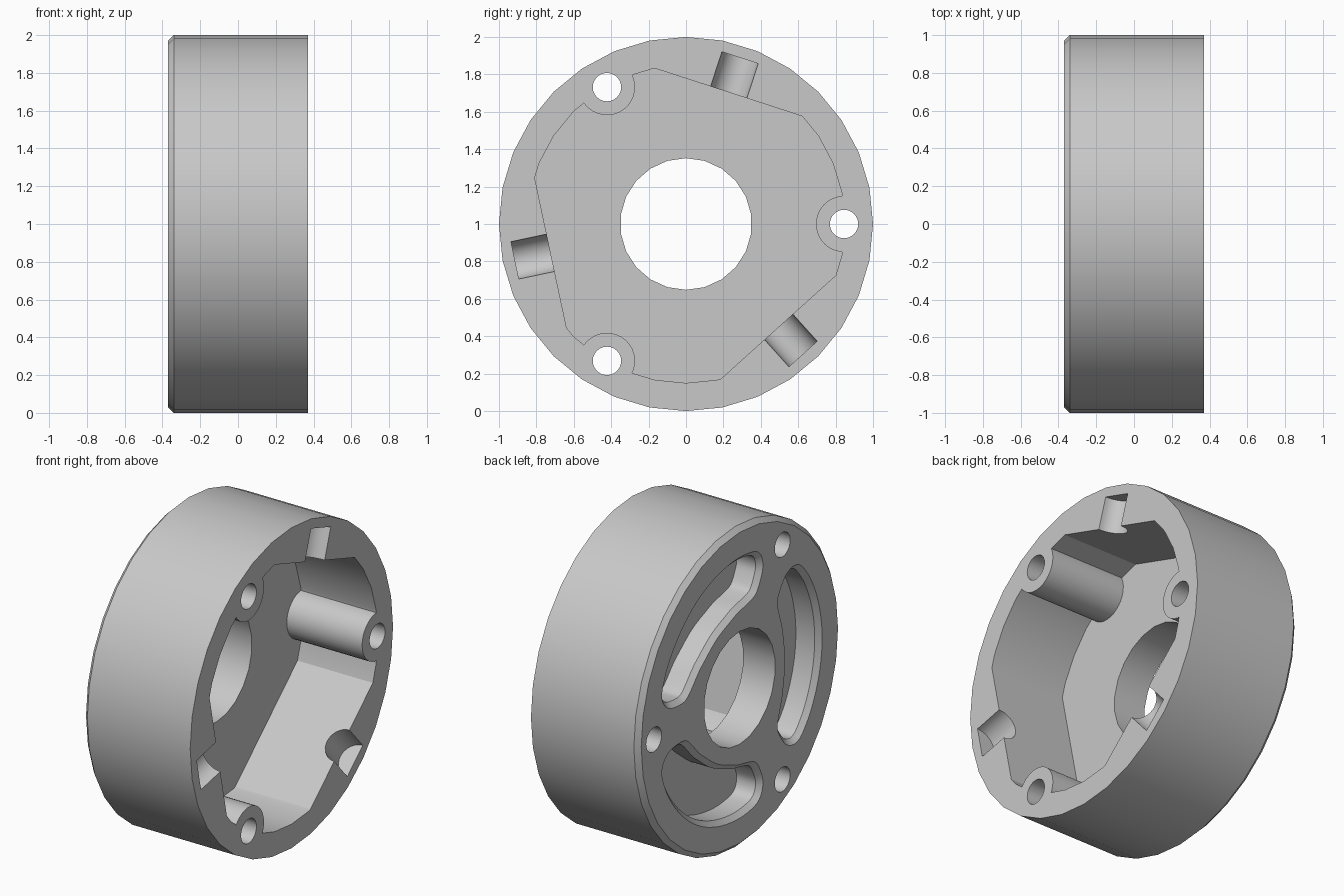
import bpy, bmesh, math
from mathutils import Vector, Matrix

if "Cube" in bpy.data.objects:
    bpy.data.objects.remove(bpy.data.objects["Cube"], do_unlink=True)

BACK, FRONT, FLOOR = -0.37, 0.37, -0.15   # ends of the housing along x, cavity floor
BOLT_R = 0.845
CENTRE = Vector((0, 0, 1))


def polar(r, deg):
    a = math.radians(deg)
    return Vector((r * math.cos(a), r * math.sin(a)))


def ring(r, sides, centre=Vector((0, 0)), start=0):
    return [centre + polar(r, start + 360 * i / sides) for i in range(sides)]


def inset(pts, d):
    """Move a counter-clockwise outline inward by d."""
    out = []
    for i, p in enumerate(pts):
        t = (pts[(i + 1) % len(pts)] - pts[i - 1]).normalized()
        out.append(p + Vector((-t.y, t.x)) * d)
    return out


def round_corners(pts, times=2):
    for _ in range(times):
        new = []
        for i, p in enumerate(pts):
            q = pts[(i + 1) % len(pts)]
            new += [p.lerp(q, 0.25), p.lerp(q, 0.75)]
        pts = new
    return pts


def turn(pts, deg):
    m = Matrix.Rotation(math.radians(deg), 2)
    return [m @ p for p in pts]


def loft(name, sections):
    """Solid through (x, outline) sections; outlines lie in the yz plane."""
    bm = bmesh.new()
    loops = [[bm.verts.new(CENTRE + Vector((x, p.x, p.y))) for p in pts]
             for x, pts in sections]
    for a, b in zip(loops, loops[1:]):
        for i in range(len(a)):
            j = (i + 1) % len(a)
            bm.faces.new((a[i], a[j], b[j], b[i]))
    bm.faces.new(loops[0])
    bm.faces.new(loops[-1])
    return finish(name, bm)


def finish(name, bm):
    bmesh.ops.recalc_face_normals(bm, faces=bm.faces[:])
    mesh = bpy.data.meshes.new(name)
    bm.to_mesh(mesh)
    bm.free()
    obj = bpy.data.objects.new(name, mesh)
    bpy.context.collection.objects.link(obj)
    return obj


def cut(target, cutter):
    """Subtract the cutter for good and remove it."""
    cutter.hide_render = True
    mod = target.modifiers.new("cut", "BOOLEAN")
    mod.operation, mod.solver, mod.object = "DIFFERENCE", "EXACT", cutter
    bpy.context.view_layer.objects.active = target
    bpy.ops.object.modifier_apply(modifier=mod.name)
    bpy.data.objects.remove(cutter, do_unlink=True)


# Outer drum with a chamfered back edge
housing = loft("housing", [(BACK, ring(0.97, 32)), (BACK + 0.03, ring(1, 32)),
                           (FRONT, ring(1, 32))])

# Cavity: a round pocket with three flats, leaving the bolt bosses standing
cavity = loft("cavity_cutter", [(FLOOR, ring(0.85, 32)), (0.5, ring(0.85, 32))])
for k in range(3):
    flat = [Vector(p) for p in ((0.74, -1), (1.5, -1), (1.5, 1), (0.74, 1))]
    flat = turn(flat, 72 + 120 * k)
    cut(cavity, loft("flat_cutter", [(-0.6, flat), (0.6, flat)]))
    boss = ring(0.15, 32, polar(BOLT_R, 120 * k), 3)
    cut(cavity, loft("boss_cutter", [(-0.6, boss), (0.6, boss)]))
cut(housing, cavity)

# Centre bore
bore = ring(0.352, 22, start=90)
cut(housing, loft("bore_cutter", [(-0.6, bore), (0.6, bore)]))

# Half outline of a back pocket as (radius, angle from the bolt), mirrored at 60
half = [(0.45, 60), (0.45, 51), (0.455, 42), (0.475, 33), (0.5, 21), (0.54, 13),
        (0.61, 11), (0.72, 10.5), (0.81, 16), (0.815, 26), (0.815, 34),
        (0.815, 43), (0.815, 52), (0.815, 60)]
outline = [polar(r, a) for r, a in half]
outline += [polar(r, 120 - a) for r, a in reversed(half[1:-1])]
outline = round_corners(outline)

for k in range(3):
    # Bolt hole
    hole = ring(0.076, 24, polar(BOLT_R, 120 * k))
    cut(housing, loft("bolt_cutter", [(-0.6, hole), (0.6, hole)]))
    # Blind pocket in the back with a chamfered lip
    shape = turn(outline, 120 * k)
    cut(housing, loft("pocket_cutter", [
        (BACK - 0.02, inset(shape, -0.02)), (BACK + 0.03, inset(shape, 0.03)),
        (BACK + 0.16, inset(shape, 0.03))]))
    # Half-round radial notch in the rim
    bm = bmesh.new()
    bmesh.ops.create_cone(bm, cap_ends=True, segments=32, radius1=0.102,
                          radius2=0.102, depth=0.335)
    d = polar(0.7675, 72 + 120 * k)
    axis = Vector((0, d.x, d.y))
    spin = Vector((0, 0, 1)).rotation_difference(axis).to_matrix().to_4x4()
    place = Matrix.Translation(CENTRE + axis + Vector((FRONT, 0, 0)))
    bmesh.ops.transform(bm, matrix=place @ spin, verts=bm.verts)
    cut(housing, finish("notch_cutter", bm))

# Plain grey metal
grey = bpy.data.materials.new("grey_metal")
grey.use_nodes = True
colour = (0.58, 0.58, 0.58, 1)
grey.diffuse_color = colour
grey.node_tree.nodes["Principled BSDF"].inputs["Base Color"].default_value = colour
housing.data.materials.clear()
housing.data.materials.append(grey)

for o in bpy.context.selected_objects:
    o.select_set(False)
housing.select_set(True)
bpy.context.view_layer.objects.active = housing
bpy.ops.object.shade_smooth_by_angle(angle=math.radians(20))
